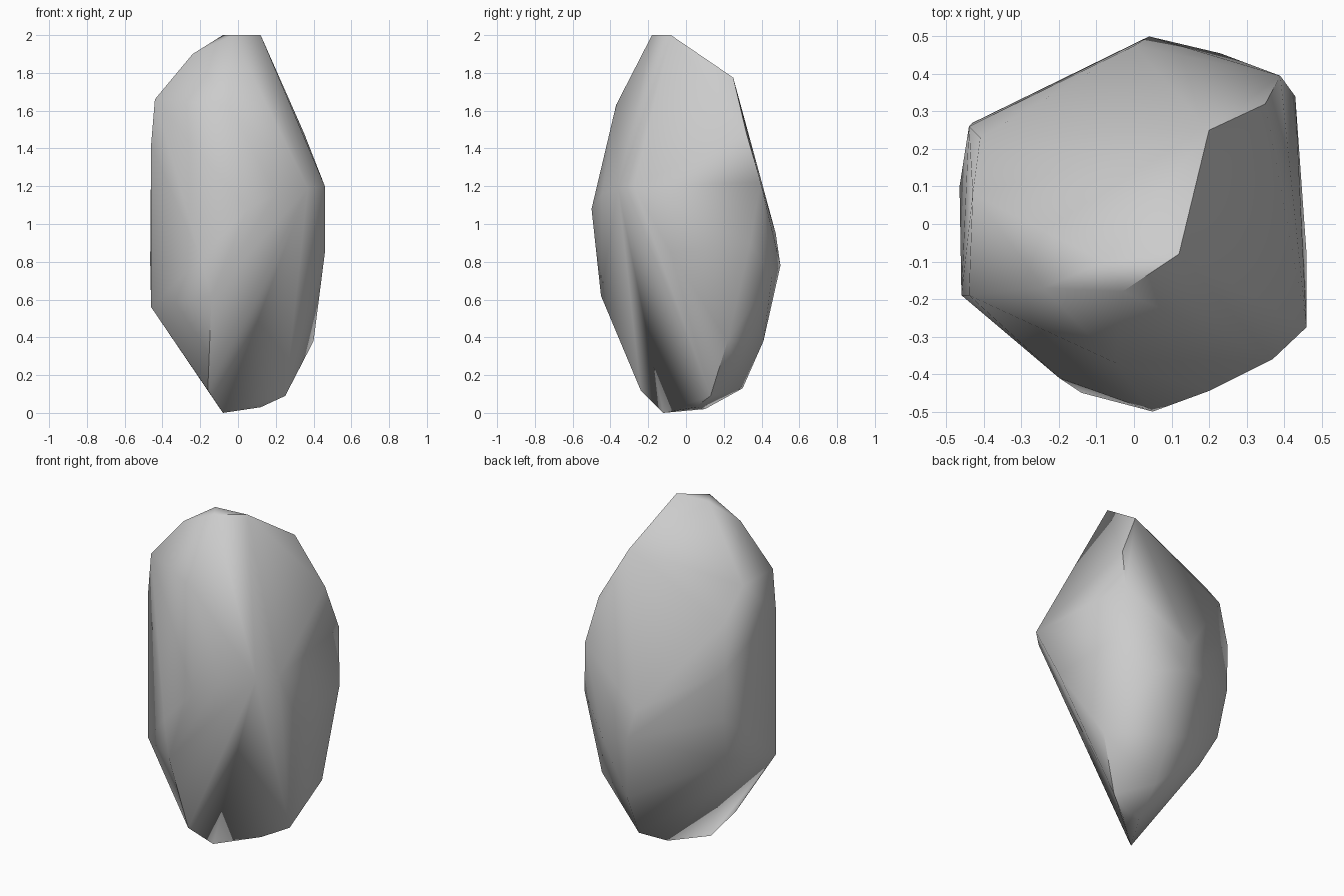
import bpy, bmesh, math

# Corner points of the chipped boulder, grouped by region
crown = [(0.12, -0.08, 2.0), (-0.08, -0.10, 2.0), (-0.03, -0.18, 2.0),
         (-0.24, -0.17, 1.90), (0.20, 0.25, 1.775)]
shoulder = [(-0.44, -0.19, 1.66), (-0.05, -0.37, 1.63), (-0.43, 0.08, 1.66),
            (-0.41, 0.23, 1.48), (0.35, 0.32, 1.48)]
waist = [(0.39, 0.395, 1.22), (0.46, -0.275, 1.20), (0.37, -0.36, 1.19),
         (0.20, -0.445, 1.16), (0.05, -0.50, 1.08), (-0.44, 0.26, 1.22),
         (-0.43, 0.27, 0.93), (0.0, 0.475, 0.95), (0.46, -0.08, 0.85),
         (0.43, 0.34, 0.90), (-0.465, 0.10, 0.80), (-0.46, -0.19, 1.42)]
lower = [(0.04, 0.50, 0.78), (0.23, 0.455, 0.72), (-0.20, -0.41, 0.82),
         (-0.14, -0.45, 0.62), (-0.46, -0.19, 0.56), (-0.42, 0.20, 0.66),
         (0.42, 0.12, 0.62), (0.40, 0.22, 0.38), (0.10, 0.41, 0.38),
         (-0.34, 0.14, 0.48)]
foot = [(-0.16, -0.24, 0.12), (-0.08, -0.12, 0.0), (0.12, 0.05, 0.03),
        (0.25, 0.13, 0.09), (0.10, 0.30, 0.13), (0.05, 0.10, 0.02),
        (-0.23, 0.0, 0.28)]

# Boulder: skin stretched over the corner points
bm = bmesh.new()
for p in crown + shoulder + waist + lower + foot:
    bm.verts.new(p)
hull = bmesh.ops.convex_hull(bm, input=bm.verts[:])
loose = [v for v in bm.verts if not v.link_faces]
bmesh.ops.delete(bm, geom=loose, context='VERTS')
bmesh.ops.recalc_face_normals(bm, faces=bm.faces[:])

mesh = bpy.data.meshes.new("boulder")
bm.to_mesh(mesh)
bm.free()
boulder = bpy.data.objects.new("boulder", mesh)
bpy.context.collection.objects.link(boulder)

# Soft shading with only the hardest chips kept crisp
bpy.context.view_layer.objects.active = boulder
boulder.select_set(True)
bpy.ops.object.shade_smooth_by_angle(angle=math.radians(60))
